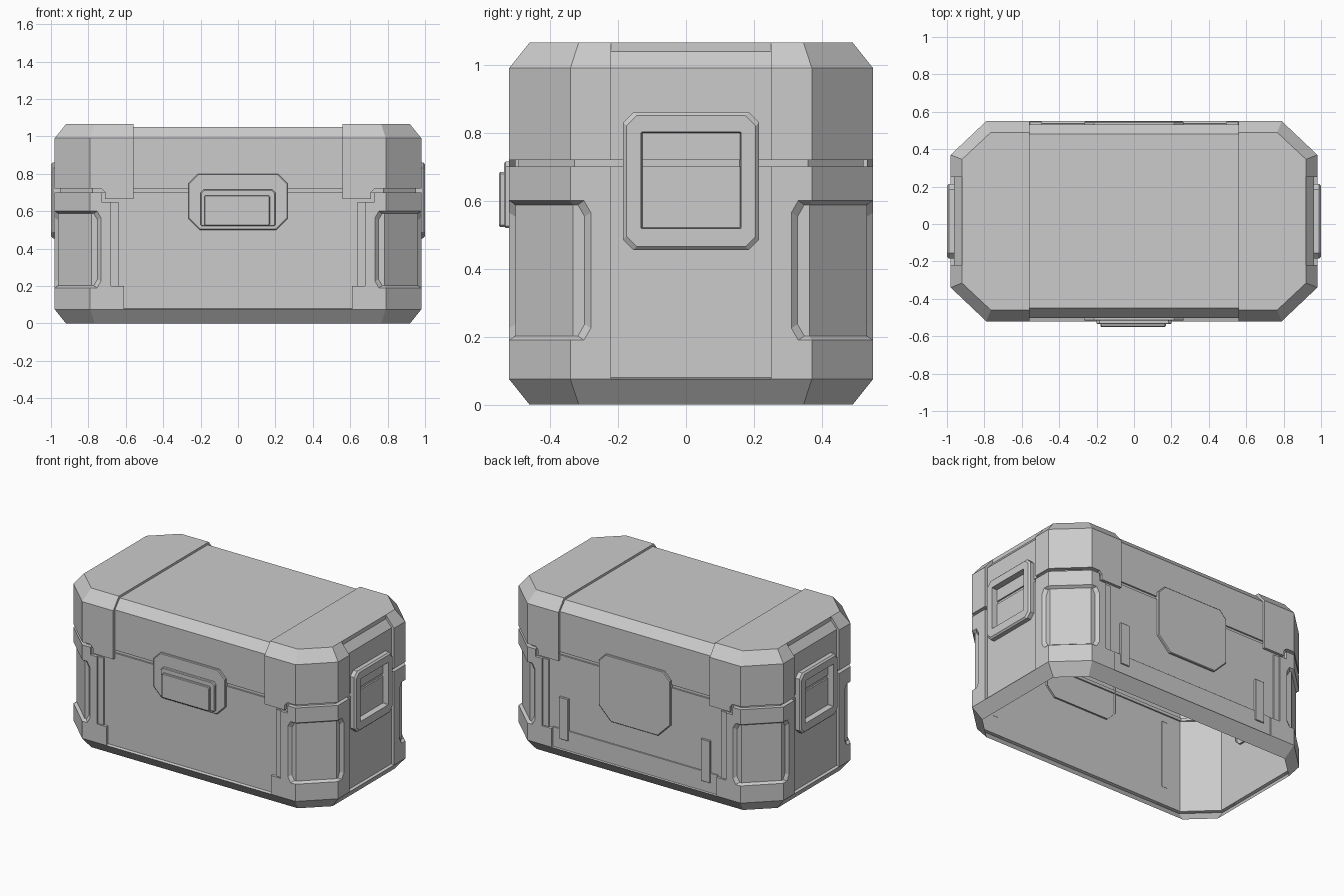
import bpy, bmesh

if "Cube" in bpy.data.objects:
    bpy.data.objects.remove(bpy.data.objects["Cube"])

CY = 0.015                      # footprint centre in y
HX, HY = 0.98, 0.535            # half sizes of the body
AX, BY = 0.79, -0.355           # where the corner chamfer starts and ends
DEPTH = 0.018                   # armour thickness over the core


def P(u, z, d):
    """Wall point: u<0 front, 0..1 corner chamfer, u>1 side; d = inset."""
    if u < 0:
        return (AX + u, -HY + d, z)
    if u == 0:
        return (AX - 0.41 * d, -HY + d, z)
    if u == 1:
        return (HX - d, BY + 0.41 * d, z)
    return (HX - d, BY + u - 1, z)


def finish(name, bm, mirror=(False, False)):
    bmesh.ops.recalc_face_normals(bm, faces=bm.faces[:])
    me = bpy.data.meshes.new(name)
    bm.to_mesh(me)
    bm.free()
    ob = bpy.data.objects.new(name, me)
    ob.location.y = CY
    bpy.context.collection.objects.link(ob)
    if any(mirror):
        m = ob.modifiers.new("mirror", 'MIRROR')
        m.use_axis = (mirror[0], mirror[1], False)
    return ob


def loft(name, loops, cap=True, mirror=(False, False)):
    bm = bmesh.new()
    rows = [[bm.verts.new(p) for p in loop] for loop in loops]
    n = len(rows[0])
    for r, s in zip(rows, rows[1:]):
        for i in range(n):
            j = (i + 1) % n
            bm.faces.new((r[i], r[j], s[j], s[i]))
    if cap:
        bm.faces.new(rows[-1])
    return finish(name, bm, mirror)


def octagon(w, z0, z1, ct, cb):
    """Chamfered rectangle; ct and cb are the top and bottom chamfers."""
    return [(-w + cb, z0), (w - cb, z0), (w, z0 + cb), (w, z1 - ct),
            (w - ct, z1), (-w + ct, z1), (-w, z1 - ct), (-w, z0 + cb)]


def plate(name, cx, w, z0, z1, ct, cb, y0, y1, edge=0.004, mirror=(False, False)):
    """Raised plate on the front (negative y) or back (positive y)."""
    step = edge if y1 > 0 else -edge
    shapes = [(0, y0), (0, y1 - step), (edge, y1)]
    loops = [[(cx + a, y, z) for a, z in octagon(w - e, z0 + e, z1 - e, ct, cb)]
             for e, y in shapes]
    return loft(name, loops, True, mirror)


def armour(name, faces, inner):
    """Panel wrapped round one corner, edges folded in, mirrored four ways."""
    bm = bmesh.new()
    verts = {}
    for f in faces:
        for p in f:
            if p not in verts:
                verts[p] = bm.verts.new(P(*p))
        bm.faces.new([verts[p] for p in f])
    back = {v: bm.verts.new(P(*inner(p))) for p, v in verts.items()}
    for e in [e for e in bm.edges if e.is_boundary]:
        a, b = e.verts
        if abs(a.co.y) + abs(b.co.y) > 1e-4:
            bm.faces.new((a, b, back[b], back[a]))
    bmesh.ops.delete(bm, geom=[v for v in bm.verts if not v.link_faces], context='VERTS')
    return finish(name, bm, (True, True))


def ring(d, z):
    (ax, ay, _), (bx, by, _) = P(0, z, d), P(1, z, d)
    half = [(ax, ay), (bx, by), (bx, -by), (ax, -ay)]
    return [(x, y, z) for x, y in half + [(-x, -y) for x, y in half]]


# Core shell, open underneath, with skirt and lid seam
loft("core_shell", [ring(d, z) for d, z in (
    (0.06, 0), (0, 0.075), (DEPTH, 0.08), (DEPTH, 0.70), (0.028, 0.70),
    (0.028, 0.72), (DEPTH, 0.72), (DEPTH, 0.99), (0.07, 1.05))])

# Lid end caps
T, D = 1.065, 0.06


def flat(pts):
    return [(u, z, 0) for u, z in pts]


us = (-0.23, 0, 1, 1.12)
lid = [flat([(-0.23, .665), (-.08, .665), (-.08, .70), (-.06, .72),
             (0, .72), (0, .99), (-0.23, .99)]),
       flat([(0, .72), (1, .72), (1, .99), (0, .99)]),
       flat([(1, .72), (1.12, .72), (1.12, .99), (1, .99)])]
lid += [[(a, .99, 0), (b, .99, 0), (b, T, D), (a, T, D)] for a, b in zip(us, us[1:])]
lid.append([(u, T, D) for u in us] + [(1.355, T, D), (1.355, T, HX - 0.56)])
armour("lid_end_caps", lid,
       lambda p: (p[0], p[1] - 0.03, p[2]) if p[1] == T else (p[0], p[1], DEPTH))

# Base corner armour with a bevelled pocket opening
hole_f = [(0, .19), (-.037, .19), (-.057, .225), (-.057, .565), (-.037, .6), (0, .6)]
hole_s = [(1, .19), (1.04, .19), (1.06, .225), (1.06, .565), (1.04, .6), (1, .6)]
base = [flat([(-.18, .075), (0, .075)] + hole_f +
             [(0, .7), (-.06, .7), (-.06, .65), (-.11, .65), (-.11, .2), (-.18, .2)]),
        flat([(0, .075), (1, .075), (1, .19), (0, .19)]),
        flat([(0, .6), (1, .6), (1, .7), (0, .7)]),
        flat([(1.12, .075), (1, .075)] + hole_s + [(1, .7), (1.12, .7)])]


def pocket_inner(p):
    u, z, d = p
    if (u, z) in hole_f + hole_s:
        u += 0.018 if u < 0 else -0.018 if u > 1 else 0
        z += 0.012 if z < 0.395 else -0.012
    return (u, z, DEPTH)


armour("base_corners", base, pocket_inner)

# Low trim strips beside the corners
plate("corner_trim", 0.66, 0.022, 0.2, 0.65, .001, .001,
      -HY + 0.02, -HY + 0.009, 0.001, (True, True))

# Side handle frames
frame = [(0.95, 0.2, .455, .86, .03), (0.99, 0.2, .455, .86, .03),
         (1.0, 0.19, .465, .85, .03), (1.0, 0.147, .518, .802, .002),
         (0.955, 0.143, .522, .798, .002)]
loft("side_handles", [[(x, a, z) for a, z in octagon(w, z0, z1, c, c)]
                      for x, w, z0, z1, c in frame], False, (True, False))

# Front latch: backing plate, body and raised pad
plate("latch_plate", 0, 0.265, 0.50, 0.80, .05, .06, -HY + 0.03, -HY + 0.003)
plate("latch_body", 0, 0.2, 0.52, 0.715, .015, .006, -HY + 0.01, -HY - 0.015)
plate("latch_pad", -0.005, 0.175, 0.522, 0.685, .006, .006, -HY, -HY - 0.03)

# Back plate, hinge bars and lower strip
plate("back_plate", 0, 0.265, 0.36, 0.80, .05, .09, HY - 0.03, HY - 0.003)
plate("hinge_bars", 0.525, 0.033, 0.145, 0.425, .001, .001,
      HY - 0.03, HY - 0.003, 0.002, (True, False))
plate("back_lower_strip", 0, 0.61, 0.075, 0.21, .001, .001, HY - 0.03, HY - 0.011, 0.001)
